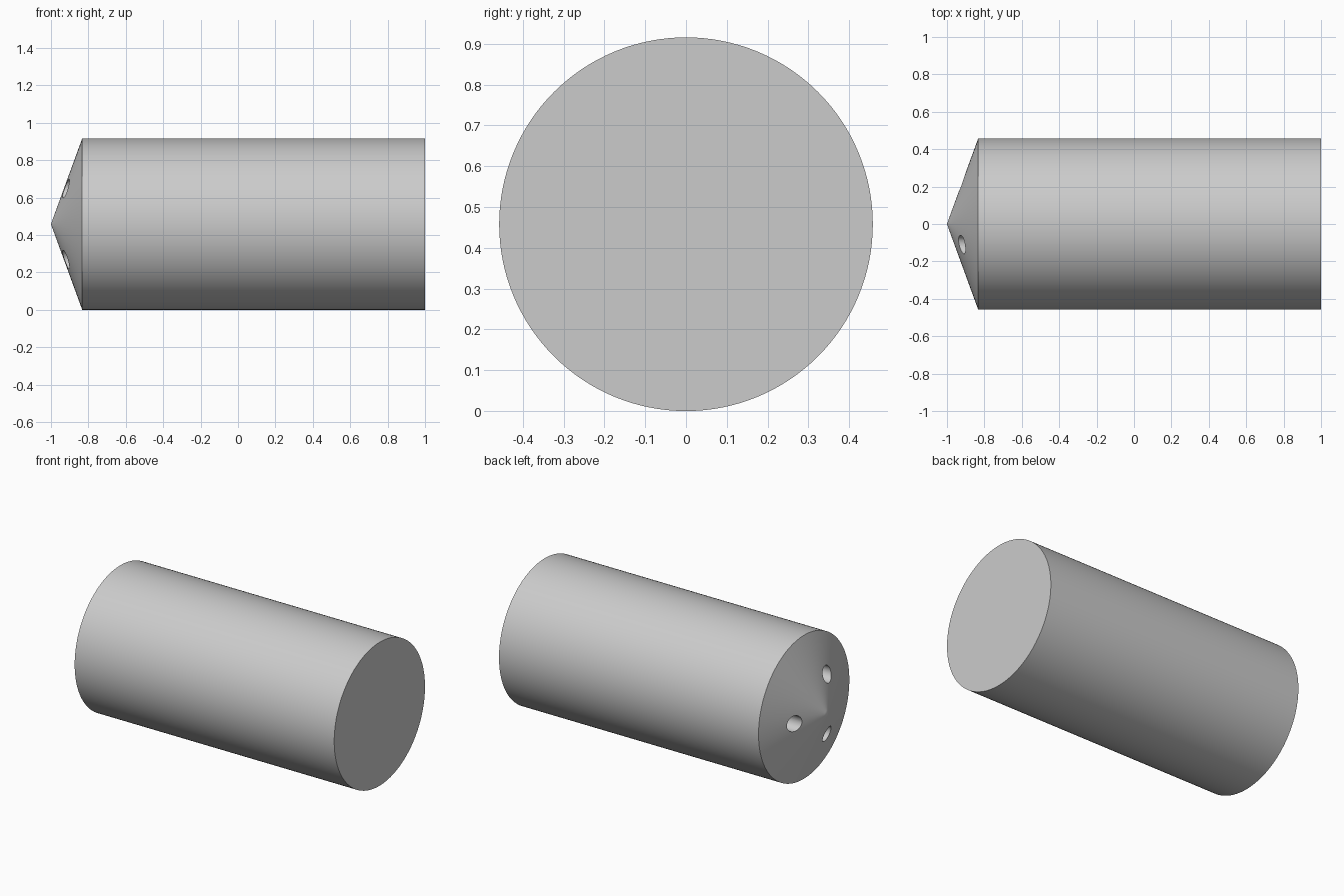
import bpy, bmesh
from math import radians, cos, sin, pi
from mathutils import Matrix, Vector

if "Cube" in bpy.data.objects:
    bpy.data.objects.remove(bpy.data.objects["Cube"], do_unlink=True)

RADIUS = 0.458
SHOULDER = -0.833
HOLE_RING = 0.22
HOLE_RADIUS = 0.05

grey = bpy.data.materials.new("plain grey")
grey.use_nodes = True
colour = (0.6, 0.6, 0.6, 1)
grey.diffuse_color = colour
grey.node_tree.nodes["Principled BSDF"].inputs["Base Color"].default_value = colour


def link_mesh(name, bm):
    bmesh.ops.recalc_face_normals(bm, faces=bm.faces)
    mesh = bpy.data.meshes.new(name)
    bm.to_mesh(mesh)
    bm.free()
    mesh.materials.append(grey)
    obj = bpy.data.objects.new(name, mesh)
    bpy.context.collection.objects.link(obj)
    return obj


# Body: pointed cylinder lathed around the x axis
profile = [(-1, 0), (-0.993, 0.02), (SHOULDER, RADIUS), (1, RADIUS)]
bm = bmesh.new()
points = [bm.verts.new((x, 0, r)) for x, r in profile]
edges = [bm.edges.new(pair) for pair in zip(points, points[1:])]
bmesh.ops.spin(bm, geom=points + edges, cent=(0, 0, 0), axis=(1, 0, 0),
               angle=2 * pi, steps=128)
bmesh.ops.remove_doubles(bm, verts=bm.verts, dist=0.0001)
bmesh.ops.holes_fill(bm, edges=[e for e in bm.edges if e.is_boundary], sides=0)
bmesh.ops.translate(bm, verts=bm.verts, vec=(0, 0, RADIUS))
body = link_mesh("pointed_cylinder", bm)

# Three drilled holes spaced evenly around the tip
bm = bmesh.new()
for i in range(3):
    a = radians(120 * i)
    place = Vector((-0.85, HOLE_RING * cos(a), RADIUS + HOLE_RING * sin(a)))
    bmesh.ops.create_cone(bm, cap_ends=True, segments=40, radius1=HOLE_RADIUS,
                          radius2=HOLE_RADIUS, depth=0.5,
                          matrix=Matrix.Translation(place) @ Matrix.Rotation(pi / 2, 4, "Y"))
cutter = link_mesh("hole_cutter", bm)
cutter.hide_render = True

cut = body.modifiers.new("holes", "BOOLEAN")
cut.operation = "DIFFERENCE"
cut.solver = "EXACT"
cut.object = cutter

bpy.ops.object.select_all(action="DESELECT")
body.select_set(True)
bpy.context.view_layer.objects.active = body
bpy.ops.object.modifier_apply(modifier=cut.name)
bpy.data.objects.remove(cutter, do_unlink=True)
bpy.ops.object.shade_smooth_by_angle(angle=radians(30))
